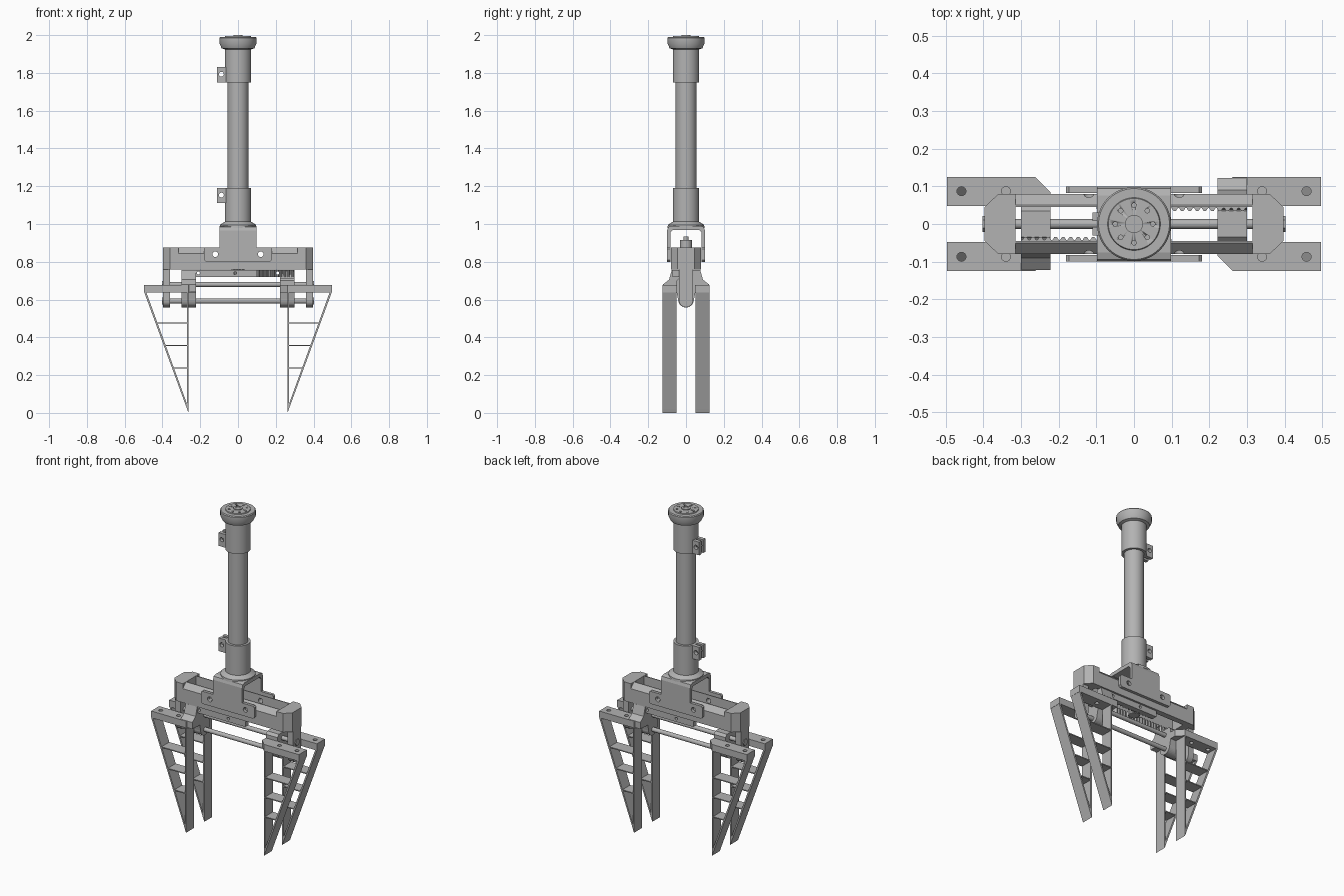
import bpy, bmesh, math
from mathutils import Vector, Matrix

cube = bpy.data.objects.get("Cube")
if cube:
    bpy.data.objects.remove(cube, do_unlink=True)

grey = bpy.data.materials.new("machined grey")
grey.use_nodes = True
COLOUR = (0.45, 0.45, 0.45, 1)
grey.diffuse_color = COLOUR
grey.node_tree.nodes["Principled BSDF"].inputs["Base Color"].default_value = COLOUR


def finish(name, bm, smooth=False):
    bmesh.ops.recalc_face_normals(bm, faces=bm.faces)
    mesh = bpy.data.meshes.new(name)
    bm.to_mesh(mesh)
    bm.free()
    mesh.materials.append(grey)
    ob = bpy.data.objects.new(name, mesh)
    bpy.context.collection.objects.link(ob)
    if smooth:
        bpy.ops.object.select_all(action='DESELECT')
        bpy.context.view_layer.objects.active = ob
        ob.select_set(True)
        bpy.ops.object.shade_smooth_by_angle(angle=math.radians(35))
    return ob


def place(axis, u, v, w):
    """Profile point (u, v) at distance w along the given axis."""
    return {'x': (w, u, v), 'y': (u, w, v), 'z': (u, v, w)}[axis]


def prism(name, axis, profile, a, b, smooth=False):
    bm = bmesh.new()
    face = bm.faces.new([bm.verts.new(place(axis, u, v, a)) for u, v in profile])
    ext = bmesh.ops.extrude_face_region(bm, geom=[face])
    verts = [g for g in ext['geom'] if isinstance(g, bmesh.types.BMVert)]
    bmesh.ops.translate(bm, verts=verts, vec=Vector(place(axis, 0, 0, b - a)))
    return finish(name, bm, smooth)


def box(name, x0, x1, y0, y1, z0, z1):
    return prism(name, 'z', [(x0, y0), (x1, y0), (x1, y1), (x0, y1)], z0, z1)


def circle(r, cu=0, cv=0, n=32, start=0, sweep=math.tau):
    return [(cu + r * math.cos(start + sweep * i / n),
             cv + r * math.sin(start + sweep * i / n)) for i in range(n)]


def rod(name, axis, r, a, b, cu=0, cv=0, n=24):
    return prism(name, axis, circle(r, cu, cv, n), a, b, True)


def lathe(name, profile, n=64):
    bm = bmesh.new()
    verts = [bm.verts.new((r, 0, z)) for r, z in profile]
    edges = [bm.edges.new(p) for p in zip(verts, verts[1:])]
    bmesh.ops.spin(bm, geom=verts + edges, axis=(0, 0, 1), cent=(0, 0, 0),
                   steps=n, angle=math.tau)
    bmesh.ops.remove_doubles(bm, verts=bm.verts, dist=1e-5)
    return finish(name, bm, True)


def drill(ob, axis, r, a, b, points):
    """Cut round holes, then discard the cutters."""
    for u, v in points:
        cutter = rod("hole_cutter", axis, r, a, b, u, v, 16)
        cutter.hide_render = True
        mod = ob.modifiers.new("hole", 'BOOLEAN')
        mod.operation, mod.solver, mod.object = 'DIFFERENCE', 'EXACT', cutter
        bpy.context.view_layer.update()
        deps = bpy.context.evaluated_depsgraph_get()
        mesh = bpy.data.meshes.new_from_object(ob.evaluated_get(deps))
        ob.modifiers.remove(mod)
        ob.data = mesh
        bpy.data.objects.remove(cutter, do_unlink=True)


# Mast: tube, collars and bolted flange
rod("mast_tube", 'z', 0.055, 1.0, 1.95, n=64)
lathe("lower_collar", [(0, 0.98), (0.098, 0.98), (0.096, 0.995), (0.07, 1.012),
                       (0.07, 1.19), (0.055, 1.19)])
flange = lathe("top_flange", [(0, 1.75), (0.07, 1.75), (0.07, 1.925), (0.086, 1.93),
                              (0.098, 1.955), (0.098, 1.985), (0.094, 1.99),
                              (0.07, 1.99), (0.068, 1.995), (0, 1.995)])
drill(flange, 'z', 0.006, 1.97, 2.05, circle(0.05, n=8))
lathe("hub", [(0, 1.98), (0.024, 1.98), (0.024, 2), (0.014, 2), (0.014, 1.997), (0, 1.997)], 32)

# Clamp ears on the collars
for z, level in ((1.75, "upper"), (1.11, "lower")):
    for s in (-1, 1):
        ear = box(level + "_clamp_ear", -0.11, -0.05, *sorted((s * 0.008, s * 0.03)), z, z + 0.08)
        drill(ear, 'y', 0.013, -0.1, 0.1, [(-0.088, z + 0.043)])

# Saddle: folded plate with two flanged cheeks
arch = [(-0.1, 0.87), (-0.1, 0.965), (-0.094, 0.984), (-0.075, 0.99),
        (0.075, 0.99), (0.094, 0.984), (0.1, 0.965), (0.1, 0.87),
        (0.082, 0.87), (0.082, 0.955), (0.07, 0.968),
        (-0.07, 0.968), (-0.082, 0.955), (-0.082, 0.87)]
prism("saddle", 'x', arch, -0.098, 0.098)
cheek = [(-0.18, 0.81), (-0.17, 0.8), (0.17, 0.8), (0.18, 0.81), (0.18, 0.868),
         (0.172, 0.876), (-0.172, 0.876), (-0.18, 0.868)]
for s in (-1, 1):
    plate = prism("saddle_cheek", 'y', cheek, s * 0.082, s * 0.1)
    drill(plate, 'y', 0.015, -0.2, 0.2, [(-0.12, 0.84), (0.12, 0.84)])

# Drive motor and pinion
rod("motor", 'z', 0.032, 0.76, 0.915)
rod("motor_cap", 'z', 0.014, 0.915, 0.935)
pinion = [(r * math.cos(math.tau * i / 32), r * math.sin(math.tau * i / 32))
          for i, r in enumerate([0.034, 0.034, 0.026, 0.026] * 8)]
prism("pinion", 'z', pinion, 0.722, 0.758)

# Frame: two chamfered side rails joined by end blocks
for s in (-1, 1):
    rail = prism("frame_rail", 'x', [(s * 0.045, 0.76), (s * 0.08, 0.76), (s * 0.08, 0.845),
                                     (s * 0.05, 0.875), (s * 0.045, 0.875)], -0.36, 0.36)
    drill(rail, 'y', 0.015, -0.2, 0.2, [(-0.12, 0.84), (0.12, 0.84)])
    end = [(0.315, -0.08), (0.36, -0.08), (0.397, -0.045), (0.397, 0.045),
           (0.36, 0.08), (0.315, 0.08)]
    prism("frame_end", 'z', [(s * x, y) for x, y in end], 0.76, 0.875)
    # Hanging end plate with a rounded foot
    foot = circle(0.038, 0, 0.597, 16, math.pi, math.pi) + [(0.038, 0.597), (0.038, 0.77), (-0.038, 0.77)]
    hanger = prism("end_plate", 'x', foot, s * 0.36, s * 0.397)
    for z in (0.592, 0.68):
        rod("rod_bolt", 'x', 0.021, s * 0.397, s * 0.402, 0, z, 6)

# Guide rods
for z in (0.592, 0.68):
    rod("guide_rod", 'x', 0.013, -0.398, 0.398, 0, z)

# Sliding carriages, racks and fingers
for s, side in ((-1, "right"), (1, "left")):
    slider = circle(0.042, 0, 0.6, 16, math.pi, math.pi) + [
        (0.042, 0.6), (0.05, 0.64), (0.05, 0.7), (0.035, 0.715), (-0.035, 0.715), (-0.05, 0.7), (-0.05, 0.64)]
    prism(side + "_carriage", 'x', slider, s * 0.222, s * 0.3)
    # Sloped shoulder linking carriage, rack and finger
    shoulder = [(0.035, 0.64), (0.122, 0.64), (0.122, 0.68), (0.09, 0.705),
                (0.075, 0.757), (0.042, 0.757), (0.035, 0.7)]
    prism(side + "_shoulder", 'x', [(s * y, z) for y, z in shoulder], s * 0.222, s * 0.3)
    # Toothed rack
    teeth = []
    for i in range(20):
        x = -0.1 + 0.02 * i
        teeth += [(x, 0.042), (x + 0.005, 0.034), (x + 0.011, 0.034), (x + 0.016, 0.042)]
    outline = [(s * x, s * y) for x, y in teeth + [(0.3, 0.042), (0.3, 0.072), (-0.1, 0.072)]]
    rack = prism(side + "_rack", 'z', outline, 0.72, 0.757)
    drill(rack, 'y', 0.008, -0.2, 0.2, [(s * 0.21, 0.74), (s * 0.015, 0.74)])

    for t, end in ((-1, "front"), (1, "back")):
        name = f"{side}_{end}_finger"
        bar = [(0.222, 0.048), (0.497, 0.048), (0.497, 0.125), (0.262, 0.125), (0.222, 0.085)]
        head = prism(name + "_head", 'z', [(s * x, t * y) for x, y in bar], 0.637, 0.678)
        drill(head, 'z', 0.012, 0.6, 0.7, [(s * 0.34, t * 0.087), (s * 0.458, t * 0.087)])
        # Vertical gripping face and slanted back
        y0, y1 = t * 0.05, t * 0.125
        prism(name + "_face", 'y', [(s * x, z) for x, z in
              [(0.262, 0), (0.27, 0.02), (0.27, 0.65), (0.262, 0.65)]], y0, y1)
        prism(name + "_back", 'y', [(s * x, z) for x, z in
              [(0.262, 0), (0.262, 0.026), (0.486, 0.64), (0.497, 0.64)]], y0, y1)
        for z in (0.238, 0.357, 0.476):
            reach = 0.262 + (z - 0.012) * 0.366
            prism(name + "_rung", 'y', [(s * 0.266, z - 0.003), (s * reach, z - 0.003),
                  (s * reach, z + 0.003), (s * 0.266, z + 0.003)], y0, y1)
